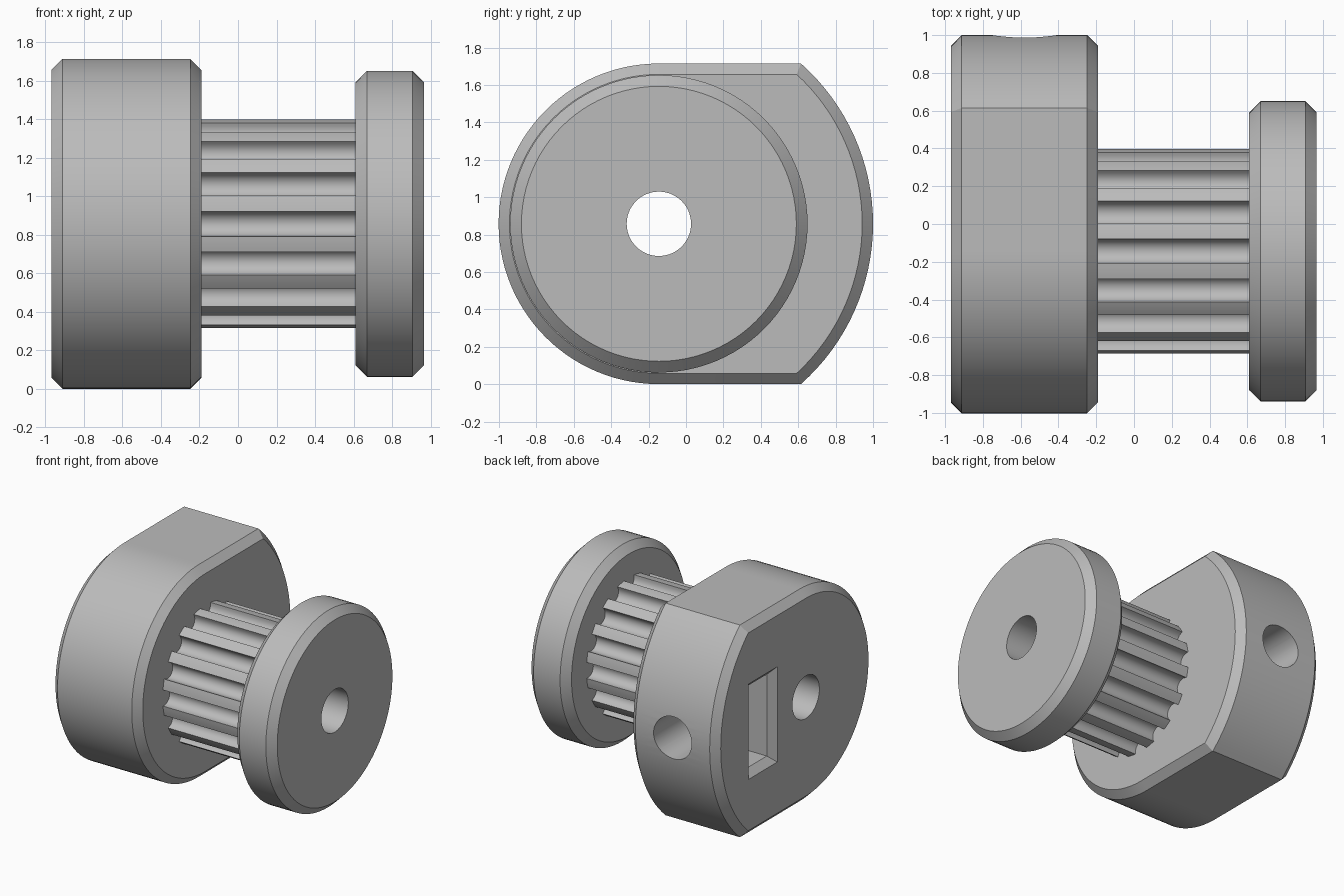
import bpy, bmesh
from math import sin, cos, pi, sqrt, asin, acos, radians
from mathutils import Matrix, Vector

cube = bpy.data.objects.get("Cube")
if cube:
    bpy.data.objects.remove(cube, do_unlink=True)

AXIS = Vector((0, -0.145, 0.858))   # shaft axis runs along x through here
COLLAR = (-0.97, -0.19)
FLANGE = (0.61, 0.967)
SCREW_X = -0.58
BORE = 0.172

metal = bpy.data.materials.new("plain_grey")
metal.use_nodes = True
grey = (0.5, 0.5, 0.5, 1)
metal.diffuse_color = grey
metal.node_tree.nodes["Principled BSDF"].inputs["Base Color"].default_value = grey


def loft(name, rings, matrix=None):
    """Capped solid through (x, outline) rings, outlines given around the shaft axis."""
    bm = bmesh.new()
    loops = [[bm.verts.new((x, y, z)) for y, z in outline] for x, outline in rings]
    n = len(loops[0])
    for a, b in zip(loops, loops[1:]):
        for i in range(n):
            j = (i + 1) % n
            bm.faces.new((a[i], a[j], b[j], b[i]))
    bm.faces.new(loops[0][::-1])
    bm.faces.new(loops[-1])
    bm.transform(Matrix.Translation(AXIS) @ (matrix or Matrix()))
    bmesh.ops.recalc_face_normals(bm, faces=bm.faces)
    mesh = bpy.data.meshes.new(name)
    bm.to_mesh(mesh)
    bm.free()
    mesh.materials.append(metal)
    obj = bpy.data.objects.new(name, mesh)
    bpy.context.collection.objects.link(obj)
    return obj


def arc(r, start, end, steps):
    return [(r * cos(start + (end - start) * i / steps),
             r * sin(start + (end - start) * i / steps)) for i in range(steps + 1)]


def circle(r, sides=96):
    return arc(r, 0, 2 * pi, sides)[:-1]


def rectangle(y0, y1, h):
    return [(y0, -h), (y1, -h), (y1, h), (y0, h)]


def collar_outline(inset):
    """Round front, flat top and bottom, wider round back."""
    small, big = 0.857 - inset, 1.145 - inset
    corner = asin(small / big)
    return arc(big, -corner, corner, 32) + arc(small, pi / 2, 3 * pi / 2, 56)


def toothed_outline(r=0.545, teeth=16, half=0.065, centre=0.522):
    """Round-bottomed grooves cut into a circle."""
    pts = []
    edge = asin(half / r)
    pitch = 2 * pi / teeth
    for k in range(teeth):
        groove = [(centre + half * cos(t), half * sin(t))
                  for t in [-pi / 2 - pi * i / 10 for i in range(11)]]
        land = arc(r, edge, pitch - edge, 4)
        c, s = cos(k * pitch), sin(k * pitch)
        pts += [(u * c - v * s, u * s + v * c) for u, v in groove + land]
    return pts


def chamfered(name, span, outline, bevel):
    a, b = span
    return loft(name, [(a, outline(bevel)), (a + bevel, outline(0)),
                       (b - bevel, outline(0)), (b, outline(bevel))])


def combine(target, other, operation):
    mod = target.modifiers.new(operation.lower(), 'BOOLEAN')
    mod.operation, mod.solver, mod.object = operation, 'EXACT', other
    bpy.context.view_layer.objects.active = target
    bpy.ops.object.modifier_apply(modifier=mod.name)
    bpy.data.objects.remove(other, do_unlink=True)


# Solid parts: collar, toothed barrel, end flange
pulley = chamfered("belt_pulley", COLLAR, collar_outline, 0.058)
barrel = loft("toothed_barrel", [(-0.3, toothed_outline()), (0.75, toothed_outline())])
flange = chamfered("end_flange", FLANGE, lambda i: circle(0.795 - i), 0.06)
combine(pulley, barrel, 'UNION')
combine(pulley, flange, 'UNION')

# Shaft bore
combine(pulley, loft("bore_cutter", [(-1.2, circle(BORE)), (1.2, circle(BORE))]), 'DIFFERENCE')

# Nut slot with flared mouth, ending in a hexagonal seat
NUT = (0.42, 0.675, 0.33)
flare = 0.075
mouth = rectangle(NUT[0] - flare, NUT[1] + flare, NUT[2] + flare)
slot = rectangle(*NUT)
combine(pulley, loft("slot_cutter", [(COLLAR[0] - 0.02, mouth), (COLLAR[0] + 0.055, slot),
                                     (SCREW_X, slot)]), 'DIFFERENCE')
across_y = Matrix.Translation((SCREW_X, 0, 0)) @ Matrix.Rotation(pi / 2, 4, 'Z')
hexagon = circle(0.329 / cos(pi / 6), 6)
combine(pulley, loft("nut_cutter", [(NUT[0], hexagon), (NUT[1], hexagon)], across_y), 'DIFFERENCE')

# Set screw hole from the back into the bore
hole = circle(0.17, 64)
combine(pulley, loft("screw_cutter", [(0, hole), (1.4, hole)], across_y), 'DIFFERENCE')

# Smooth curves, crisp edges
bpy.ops.object.select_all(action='DESELECT')
pulley.select_set(True)
bpy.context.view_layer.objects.active = pulley
bpy.ops.object.shade_smooth_by_angle(angle=radians(28))
